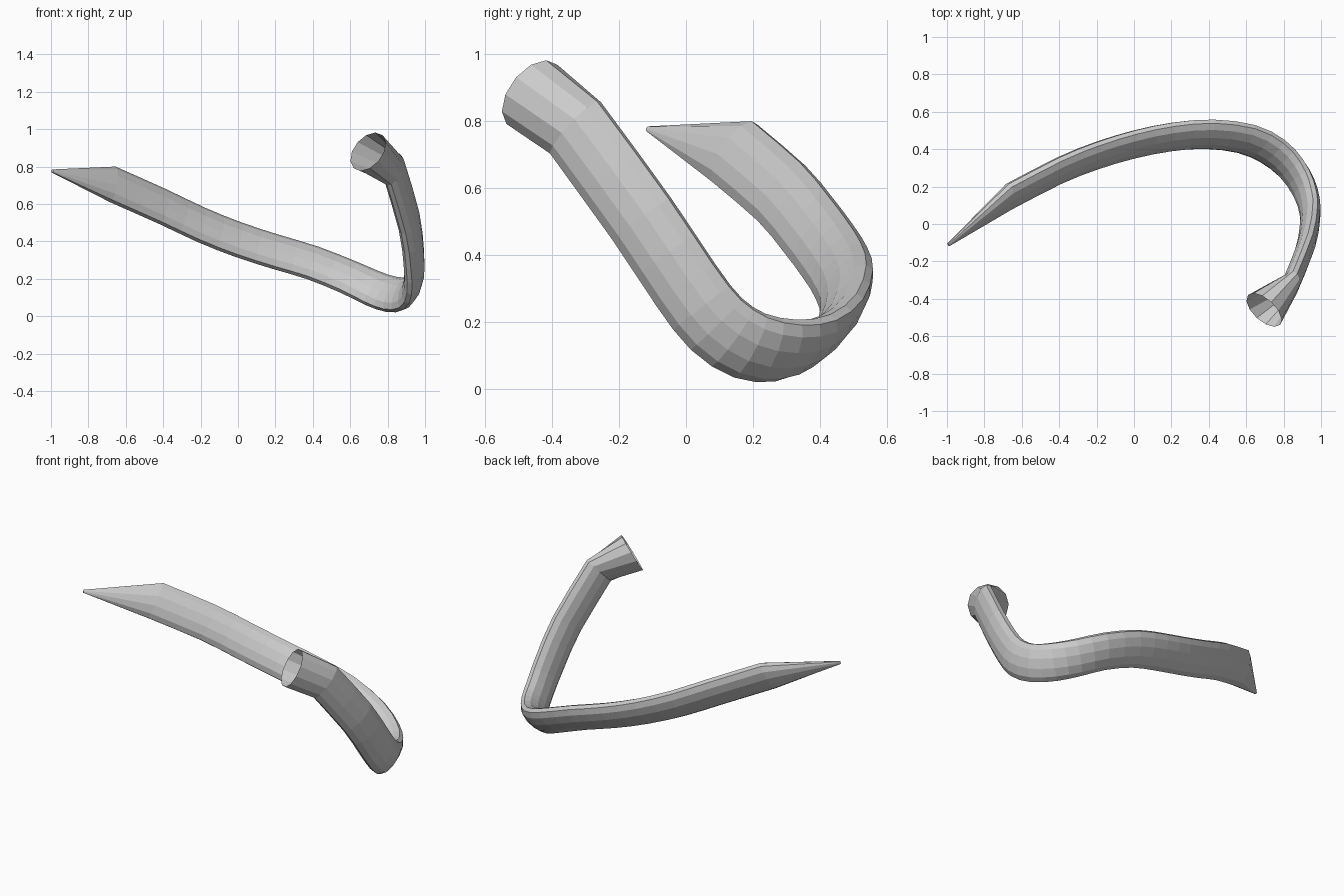
import bpy, bmesh, math
from mathutils import Vector

if "Cube" in bpy.data.objects:
    bpy.data.objects.remove(bpy.data.objects["Cube"])

SIDES = 12
WIDE = Vector((0.24, 0.65, 0.76)).normalized()   # direction of the bar's broad side

# Centre line of the bent bar, from the pointed end's shoulder to the socket's neck
path = [Vector(p) for p in (
    (-.67, .145, .705), (-.4, .285, .585), (-.2, .365, .49), (0, .425, .41),
    (.2, .465, .345), (.4, .48, .285), (.6, .455, .205), (.74, .39, .142),
    (.84, .30, .115), (.91, .19, .13), (.94, .09, .195), (.94, 0, .31),
    (.915, -.13, .505), (.835, -.33, .78))]
tip = Vector((-.993, -.112, .776))
mouth = Vector((.695, -.46, .88))


def smooth(pts, steps):
    """Catmull-Rom interpolation through the points."""
    ext = [2 * pts[0] - pts[1]] + pts + [2 * pts[-1] - pts[-2]]
    out = []
    for i in range(1, len(ext) - 2):
        a, b, c, d = ext[i - 1:i + 3]
        for s in range(steps):
            t = s / steps
            out.append(0.5 * (2 * b + (c - a) * t + (2 * a - 5 * b + 4 * c - d) * t * t
                              + (3 * b - a - 3 * c + d) * t ** 3))
    return out + [pts[-1]]


def add_ring(bm, centre, tangent, half_wide, half_thick):
    t = tangent.normalized()
    w = (WIDE - t * WIDE.dot(t)).normalized()
    n = t.cross(w)
    angles = [(k + 0.5) * math.tau / SIDES for k in range(SIDES)]
    return [bm.verts.new(centre + w * half_wide * math.cos(a) + n * half_thick * math.sin(a))
            for a in angles]


bm = bmesh.new()
curve = smooth(path, 2)

# Pointed tip
rings = [add_ring(bm, tip, curve[0] - tip, .009, .009)]
bm.faces.new(rings[0])

# Flattened bar following the bend
for i, p in enumerate(curve):
    before, after = curve[max(i - 1, 0)], curve[min(i + 1, len(curve) - 1)]
    tangent = (after - before).normalized()
    if i == len(curve) - 1:
        tangent += (mouth - p).normalized() * 0.6
    rings.append(add_ring(bm, p, tangent, .112, .05))

# Open round socket
rings.append(add_ring(bm, mouth, Vector((-.59, -.64, .49)), .117, .117))

for a, b in zip(rings, rings[1:]):
    for k in range(SIDES):
        j = (k + 1) % SIDES
        bm.faces.new((a[k], a[j], b[j], b[k]))
bmesh.ops.recalc_face_normals(bm, faces=bm.faces)

mesh = bpy.data.meshes.new("bent_tube")
bm.to_mesh(mesh)
bm.free()
bpy.context.collection.objects.link(bpy.data.objects.new("bent_tube", mesh))
